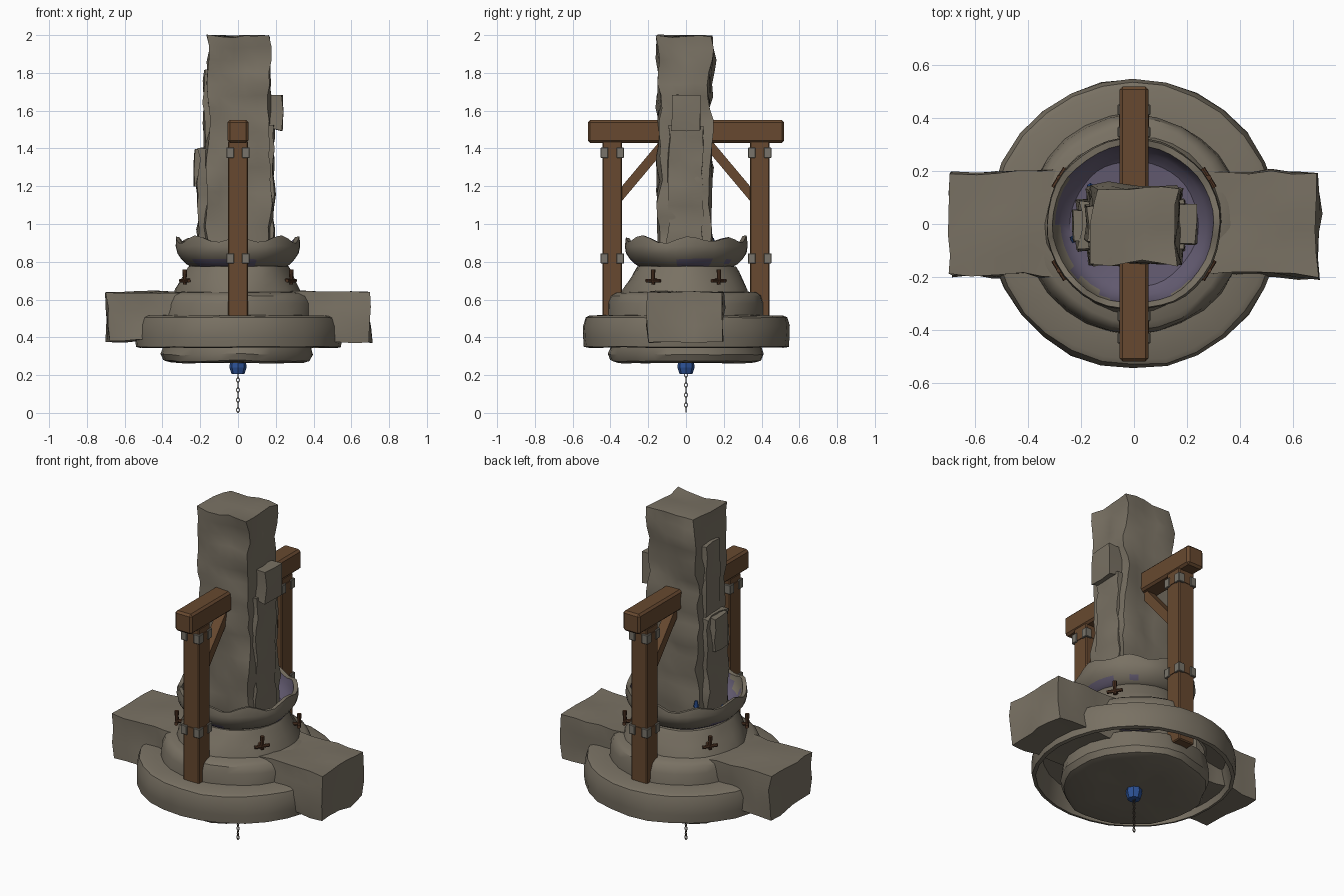
import bpy, bmesh, math
from mathutils import Vector, Matrix, noise

if "Cube" in bpy.data.objects:
    bpy.data.objects.remove(bpy.data.objects["Cube"])


def mat(name, rgb):
    m = bpy.data.materials.new(name)
    m.diffuse_color = (*rgb, 1)
    m.use_nodes = True
    m.node_tree.nodes["Principled BSDF"].inputs["Base Color"].default_value = m.diffuse_color
    return m


STONE = mat("weathered stone", (0.19, 0.165, 0.125))
WOOD = mat("brown timber", (0.135, 0.066, 0.029))
PURPLE = mat("purple basin", (0.125, 0.105, 0.165))
BLUE = mat("blue crystal", (0.026, 0.085, 0.31))
IRON = mat("grey bracket", (0.19, 0.175, 0.145))
RUST = mat("rusty iron", (0.08, 0.036, 0.018))
CHAIN = mat("dark chain", (0.07, 0.055, 0.04))


def finish(name, bm, mats, smooth=None, rule=None):
    bmesh.ops.recalc_face_normals(bm, faces=bm.faces)
    if rule:
        for f in bm.faces:
            f.material_index = rule(f.calc_center_median())
    me = bpy.data.meshes.new(name)
    bm.to_mesh(me)
    bm.free()
    for m in mats:
        me.materials.append(m)
    ob = bpy.data.objects.new(name, me)
    bpy.context.collection.objects.link(ob)
    if smooth:
        bpy.ops.object.select_all(action='DESELECT')
        ob.select_set(True)
        bpy.context.view_layer.objects.active = ob
        bpy.ops.object.shade_smooth_by_angle(angle=math.radians(smooth))
    return ob


def roughen(bm, amp, freq, seed, zscale=1.0):
    off = Vector((seed * 3.7, seed * 1.9, seed * 5.3))
    for v in bm.verts:
        d = noise.noise_vector(v.co * freq + off)
        v.co += Vector((d.x, d.y, d.z * zscale)) * amp


def revolve(name, profile, sides=24, amp=0.01, seed=1, mats=(STONE,), rule=None, warp=None):
    bm = bmesh.new()
    rings = [[bm.verts.new((r * math.cos(a), r * math.sin(a), z)) for r, z in profile]
             for a in (2 * math.pi * i / sides for i in range(sides))]
    for i in range(sides):
        a, b = rings[i], rings[(i + 1) % sides]
        for j in range(len(profile) - 1):
            bm.faces.new((a[j], b[j], b[j + 1], a[j + 1]))
    bmesh.ops.remove_doubles(bm, verts=bm.verts, dist=1e-5)
    if warp:
        for v in bm.verts:
            warp(v)
    roughen(bm, amp, 6, seed, 0.4)
    return finish(name, bm, mats, 35, rule)


def box_bm(lo, hi):
    bm = bmesh.new()
    bmesh.ops.create_cube(bm, size=1)
    for v in bm.verts:
        v.co = [lo[k] if v.co[k] < 0 else hi[k] for k in range(3)]
    return bm


def rough_box(name, lo, hi, step=0.07, amp=0.02, seed=1, freq=9, warp=None):
    bm = box_bm(lo, hi)
    for k in range(3):
        n = max(1, round((hi[k] - lo[k]) / step))
        for i in range(1, n):
            co, no = Vector(), Vector()
            co[k], no[k] = lo[k] + (hi[k] - lo[k]) * i / n, 1
            bmesh.ops.bisect_plane(bm, geom=bm.verts[:] + bm.edges[:] + bm.faces[:],
                                   plane_co=co, plane_no=no)
    if warp:
        for v in bm.verts:
            warp(v)
    roughen(bm, amp, freq, seed, 0.5)
    return finish(name, bm, [STONE], 40)


def box(name, lo, hi, m, bevel=0.0):
    bm = box_bm(lo, hi)
    if bevel:
        bmesh.ops.bevel(bm, geom=bm.edges[:], offset=bevel, segments=1, affect='EDGES')
    return finish(name, bm, [m])


def rod(name, p, q, r1, m, r2=None, sides=8):
    p, q = Vector(p), Vector(q)
    bm = bmesh.new()
    rot = (q - p).to_track_quat('Z', 'Y').to_matrix().to_4x4()
    bmesh.ops.create_cone(bm, cap_ends=True, segments=sides, radius1=r1, radius2=r1 if r2 is None else r2,
                          depth=(q - p).length, matrix=Matrix.Translation((p + q) / 2) @ rot)
    return finish(name, bm, [m], 40)


# round stone base: underside drum, hollow wide ring, two upper steps
revolve("lower_drum", [(0, .267), (.2, .266), (.36, .265), (.39, .275), (.405, .31), (.395, .35), (.38, .42), (0, .42)],
        28, 0.025, 2)
revolve("wide_ring", [(.38, .49), (.50, .48), (.525, .345), (.545, .35), (.55, .40), (.55, .46),
                      (.535, .505), (.515, .515), (.38, .518)], 28, 0.012, 3)
revolve("middle_step", [(.38, .48), (.415, .51), (.41, .58), (.395, .62), (.37, .637), (.28, .645)], 28, 0.014, 4)
revolve("upper_step", [(.34, .62), (.33, .655), (.305, .70), (.28, .75), (.265, .775), (.20, .785)], 28, 0.016, 5)


# bowl with a scalloped rim, purple inside and stained underneath
def scallop(v):
    if v.co.z > .87:
        a = math.atan2(v.co.y, v.co.x)
        v.co.z += (v.co.z - .87) / .05 * (.016 * math.cos(8 * a) + .006 * math.sin(5 * a))


def bowl_colour(c):
    r = math.hypot(c.x, c.y)
    inside = c.z > .79 and r < .30 and r < .255 + (c.z - .80) * .55
    stain = c.z < .812 and noise.noise(c * 7) > -0.05
    return 1 if inside or stain else 0


revolve("basin", [(.22, .768), (.25, .775), (.275, .79), (.30, .815), (.322, .845), (.33, .88), (.325, .918),
                  (.303, .915), (.295, .88), (.275, .84), (.24, .81), (.12, .80), (0, .80)],
        40, 0.012, 6, (STONE, PURPLE), bowl_colour, scallop)


# standing pillar, wider toward the foot, with broken slabs on both sides
def flare(v):
    t = max(0, (1.6 - v.co.z) / .8)
    v.co.x *= 1 + .08 * t


rough_box("pillar", (-.158, -.145, .79), (.165, .132, 1.995), .065, 0.03, 7, 8, flare)
rough_box("right_slab", (.12, -.095, .79), (.188, .09, 1.52), .06, 0.02, 8)
rough_box("left_slab", (-.205, -.09, .79), (-.12, .085, 1.40), .06, 0.025, 9)
rough_box("left_high_slab", (-.178, -.07, 1.3), (-.12, .07, 1.82), .06, 0.016, 10)


def chip(v):
    if v.co.z < 1.55:
        v.co.z += (.23 - v.co.x) * .25
    else:
        v.co.y *= .95


rough_box("right_chip", (.13, -.075, 1.495), (.235, .08, 1.685), .08, 0.014, 11, 9, chip)
rough_box("left_chip", (-.228, -.06, 1.20), (-.14, .05, 1.395), .07, 0.015, 12)

# side arms of stone
for side, s in (("left", -1), ("right", 1)):
    x = sorted((.26 * s, .695 * s))
    rough_box(side + "_arm", (x[0], -.195, .38), (x[1], .195, .64), .085, 0.03, 13 + s, 6)

# timber frame, mirrored front to back
for side, s in (("front", -1), ("back", 1)):
    def span(a, b):
        return sorted((a * s, b * s))
    y = span(.338, .442)
    box(side + "_post", (-.053, y[0], .37), (.053, y[1], 1.44), WOOD, .006)
    y = span(.08, .52)
    box(side + "_beam", (-.055, y[0], 1.43), (.055, y[1], 1.55), WOOD, .012)
    # diagonal brace
    bm = box_bm((-.028, -.025, -.19), (.028, .025, .19))
    bmesh.ops.transform(bm, verts=bm.verts, matrix=Matrix.Translation((0, .235 * s, 1.285))
                        @ Matrix.Rotation(math.radians(40 * s), 4, 'X'))
    finish(side + "_brace", bm, [WOOD])
    # collars with grey corner pieces
    for level, z in (("lower", .79), ("upper", 1.35)):
        y = span(.334, .446)
        box(f"{side}_{level}_collar", (-.057, y[0], z + .006), (.057, y[1], z + .05), WOOD)
        for i, cx in enumerate((-.042, .042)):
            for j, cy in enumerate((.348, .432)):
                box(f"{side}_{level}_bracket_{i}{j}", (cx - .02, cy * s - .02, z),
                    (cx + .02, cy * s + .02, z + .055), IRON, .003)

# four rusty taps round the upper step
for i in range(4):
    d = Vector(((-1) ** i * .275, (-1) ** (i // 2) * .17, 0))
    n = d.normalized()
    t = Vector((-n.y, n.x, 0))
    c = d + Vector((0, 0, .70))
    up = Vector((0, 0, 1))
    rod(f"tap_{i}_stem", c - n * .05, c + n * .015, .011, RUST)
    rod(f"tap_{i}_bar", c - t * .043 + n * .008, c + t * .043 + n * .008, .010, RUST)
    rod(f"tap_{i}_handle", c - up * .02 + n * .008, c + up * .06 + n * .008, .009, RUST, .012)

# blue crystals: bottom socket and two small ones in the basin
rod("bottom_crystal", (0, 0, .205), (0, 0, .24), .034, BLUE, .045)
rod("bottom_crystal_cap", (0, 0, .24), (0, 0, .275), .045, BLUE, .042)
rod("basin_crystal_stick", (-.165, .14, .80), (-.165, .14, .91), .008, BLUE)
rod("basin_crystal_tip", (-.165, .14, .89), (-.165, .14, .925), .015, BLUE, .008, 6)
rod("basin_crystal_stub", (-.19, -.04, .82), (-.235, -.06, .835), .02, BLUE, .014, 6)

# hanging chain of alternating links
LINKS = 8
for i in range(LINKS):
    z = .015 + i * .0265
    bpy.ops.mesh.primitive_torus_add(major_segments=10, minor_segments=5, major_radius=.009, minor_radius=.003,
                                     location=(0, 0, z), rotation=(math.pi / 2, 0, math.pi / 2 * (i % 2)))
    link = bpy.context.object
    link.name = f"chain_link_{i}"
    link.scale = (.8, 1.35, 1)
    link.data.materials.append(CHAIN)
